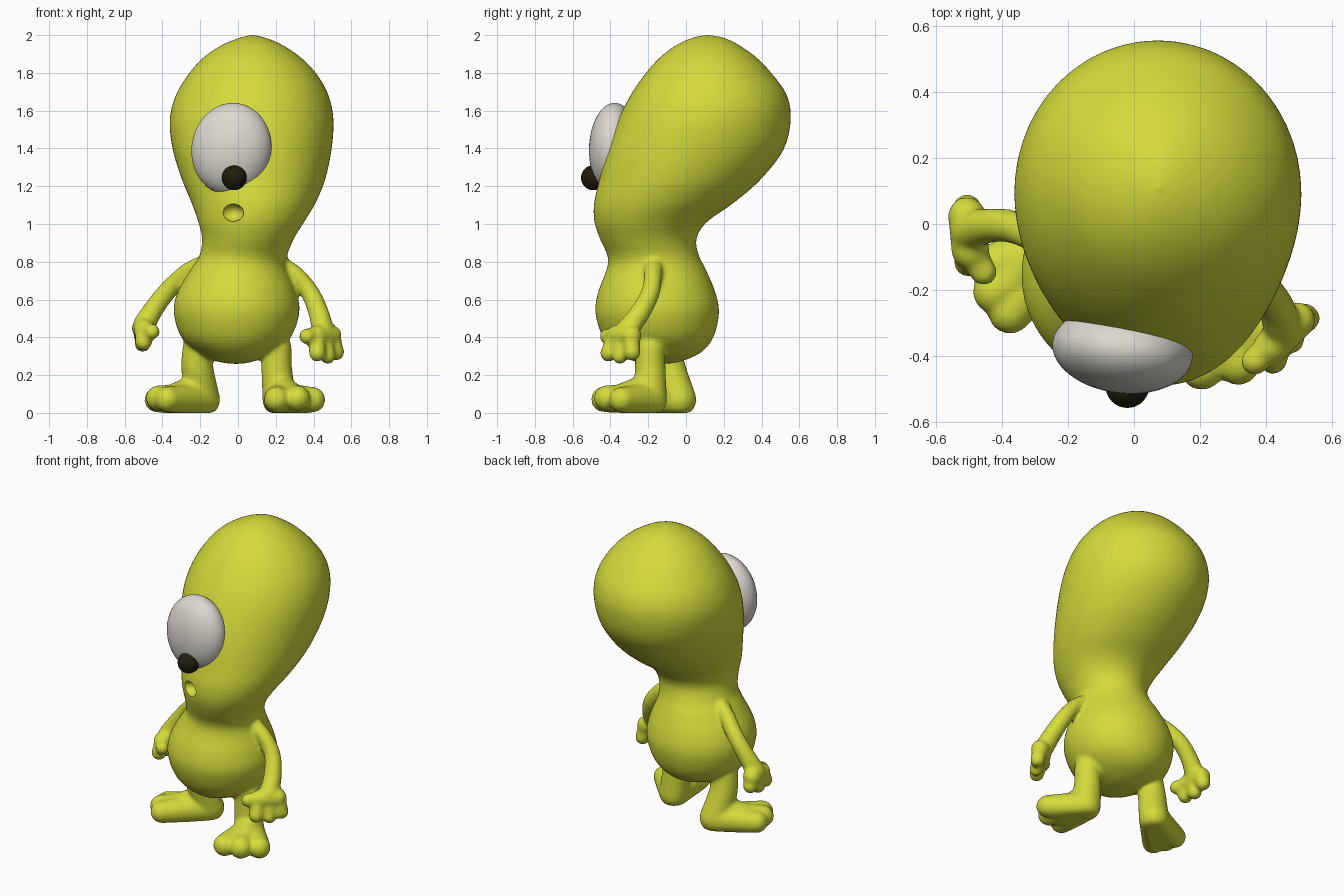
import bpy, bmesh, math
from mathutils import Vector, Matrix

default_cube = bpy.data.objects.get("Cube")
if default_cube:
    bpy.data.objects.remove(default_cube, do_unlink=True)


def make_material(name, color):
    material = bpy.data.materials.new(name)
    material.use_nodes = True
    material.diffuse_color = (*color, 1)
    shader = next(n for n in material.node_tree.nodes if n.type == 'BSDF_PRINCIPLED')
    shader.inputs["Base Color"].default_value = (*color, 1)
    shader.inputs["Roughness"].default_value = 0.6
    return material


skin = make_material("yellow_green_skin", (0.66, 0.71, 0.043))
eye_white = make_material("warm_eye_white", (0.72, 0.69, 0.63))
pupil_black = make_material("pupil_black", (0.015, 0.013, 0.004))


def make_object(name, bm, material):
    mesh = bpy.data.meshes.new(name)
    bm.to_mesh(mesh)
    bm.free()
    mesh.materials.append(material)
    obj = bpy.data.objects.new(name, mesh)
    bpy.context.collection.objects.link(obj)
    return obj


def smooth_shade(obj):
    bpy.ops.object.select_all(action='DESELECT')
    obj.select_set(True)
    bpy.context.view_layer.objects.active = obj
    bpy.ops.object.shade_smooth_by_angle(angle=math.radians(40))


def make_ellipsoid(name, center, radii, material, turn=(0, 0, 0)):
    bm = bmesh.new()
    bmesh.ops.create_uvsphere(bm, u_segments=40, v_segments=24, radius=1)
    obj = make_object(name, bm, material)
    rotation = Matrix.Identity(4)
    for angle, axis in zip(turn, "XYZ"):
        rotation = Matrix.Rotation(angle, 4, axis) @ rotation
    obj.data.transform(Matrix.Translation(center) @ rotation @ Matrix.Diagonal((*radii, 1)))
    smooth_shade(obj)
    return obj


def spline(points, steps):
    """Catmull-Rom samples through points of any dimension."""
    points = [Vector(p) for p in points]
    padded = [points[0], *points, points[-1]]
    samples = []
    for a, b, c, d in zip(padded, padded[1:], padded[2:], padded[3:]):
        for i in range(steps):
            t = i / steps
            samples.append(b + (c - a) * (t / 2)
                           + (a * 2 - b * 5 + c * 4 - d) * (t * t / 2)
                           + (b * 3 - a - c * 3 + d) * (t ** 3 / 2))
    return samples + [points[-1]]


def ball_directions():
    bm = bmesh.new()
    bmesh.ops.create_icosphere(bm, subdivisions=3, radius=1)
    directions = [v.co.copy() for v in bm.verts]
    bm.free()
    return directions


ball = ball_directions()


def add_limb(bm, path, steps=4):
    """Rounded limb through (x, y, z, radius) points."""
    samples = spline(path, steps)
    for start, end in zip(samples, samples[1:]):
        verts = [bm.verts.new(s.xyz + d * s.w) for s in (start, end) for d in ball]
        bmesh.ops.convex_hull(bm, input=verts)
        inside = [v for v in verts if v.is_valid and not v.link_faces]
        bmesh.ops.delete(bm, geom=inside, context='VERTS')


# Head and belly: height, left and right limits, front and back limits
sections = [
    (.26, -.04, .02, -.18, -.10),
    (.275, -.12, .09, -.28, -.02),
    (.32, -.21, .19, -.37, .08),
    (.40, -.30, .28, -.44, .145),
    (.53, -.34, .325, -.48, .175),
    (.64, -.32, .31, -.465, .155),
    (.76, -.25, .265, -.42, .105),
    (.83, -.205, .26, -.415, .07),
    (.92, -.19, .295, -.455, .055),
    (1.01, -.21, .35, -.485, .11),
    (1.11, -.245, .41, -.487, .25),
    (1.23, -.295, .46, -.46, .39),
    (1.39, -.345, .495, -.42, .515),
    (1.55, -.362, .506, -.36, .555),
    (1.68, -.33, .48, -.295, .535),
    (1.79, -.265, .42, -.22, .46),
    (1.88, -.185, .335, -.14, .375),
    (1.945, -.09, .24, -.055, .285),
    (1.983, .0, .155, .025, .21),
    (1.997, .05, .1, .08, .15),
    (2.002, .07, .08, .105, .12),
]
body_bm = bmesh.new()
rings = []
for z, left, right, front, back in spline(sections, 4):
    ring = []
    for i in range(56):
        angle = math.tau * i / 56
        ring.append(body_bm.verts.new((
            (left + right) / 2 + (right - left) / 2 * math.cos(angle),
            (front + back) / 2 + (back - front) / 2 * math.sin(angle), z)))
    rings.append(ring)
for low, high in zip(rings, rings[1:]):
    for i in range(len(low)):
        j = (i + 1) % len(low)
        body_bm.faces.new((low[i], low[j], high[j], high[i]))
body_bm.faces.new(rings[0][::-1])
body_bm.faces.new(rings[-1])

# Arms, each from the shoulder to the wrist
add_limb(body_bm, [(-.17, -.11, .79, .05), (-.26, -.06, .75, .048), (-.36, -.01, .66, .05),
                   (-.44, -.005, .56, .053), (-.495, -.02, .47, .06)])
add_limb(body_bm, [(.22, -.17, .785, .05), (.31, -.175, .725, .048), (.385, -.19, .63, .05),
                   (.43, -.25, .52, .055), (.45, -.32, .43, .06)])

# Hands: a broad palm, then three fingers and a thumb from it
hands = [
    ((-.505, .025, .45, .058), (-.495, -.08, .44, .058),
     [(-.505, .045, .395, .046), (-.505, -.035, .365, .044),
      (-.50, -.115, .375, .046), (-.455, -.145, .43, .042)]),
    ((.495, -.29, .41, .055), (.415, -.37, .41, .055),
     [(.518, -.285, .32, .045), (.475, -.35, .30, .042),
      (.42, -.41, .315, .045), (.365, -.415, .405, .043)]),
]
for outer, inner, tips in hands:
    add_limb(body_bm, [outer, inner])
    for tip, share in zip(tips, (0, .5, 1, 1)):
        root = Vector(outer).lerp(Vector(inner), share)
        root.w = tip[3]
        add_limb(body_bm, [root, tip])

# Legs and feet: shin, instep and three toes on each side
legs = [
    ((-.215, -.10, .34, .08), (-.215, -.085, .23, .086), (-.185, -.035, .07, .091),
     [(-.375, -.265, .072), (-.42, -.205, .078), (-.428, -.13, .07)]),
    ((.205, -.19, .34, .08), (.205, -.19, .23, .082), (.22, -.19, .07, .091),
     [(.205, -.435, .072), (.315, -.42, .078), (.395, -.34, .07)]),
]
for hip, shin, heel, toes in legs:
    add_limb(body_bm, [hip, shin, heel])
    middle = Vector(heel[:3]).lerp(Vector(toes[1]), .65)
    add_limb(body_bm, [(*Vector(shin[:3]).lerp(Vector(heel[:3]), .6), .08),
                       (*middle, .08)])
    for toe in toes:
        add_limb(body_bm, [heel, (*toe, .068)])

# Flat soles
for vert in body_bm.verts:
    vert.co.z = max(vert.co.z, 0)

# Mouth hollow
mouth_cutter = make_ellipsoid("mouth_cutter", (-.03, -.475, 1.06), (.06, .06, .047), skin)
mouth_cutter.hide_render = True

# Blend all body parts into one soft skin
body = make_object("body", body_bm, skin)
remesh = body.modifiers.new("blend", 'REMESH')
remesh.mode = 'VOXEL'
remesh.voxel_size = 0.011
soften = body.modifiers.new("soften", 'SMOOTH')
soften.factor = 0.5
soften.iterations = 10
mouth = body.modifiers.new("mouth", 'BOOLEAN')
mouth.operation = 'DIFFERENCE'
mouth.solver = 'EXACT'
mouth.object = mouth_cutter
bpy.context.view_layer.objects.active = body
for name in ("blend", "soften", "mouth"):
    bpy.ops.object.modifier_apply(modifier=name)
bpy.data.objects.remove(mouth_cutter, do_unlink=True)
smooth_shade(body)

# Single large eye
make_ellipsoid("eye", (-.035, -.382, 1.397), (.213, .13, .245), eye_white, (-.03, .15, -.13))
make_ellipsoid("pupil", (-.02, -.49, 1.245), (.066, .066, .066), pupil_black)
